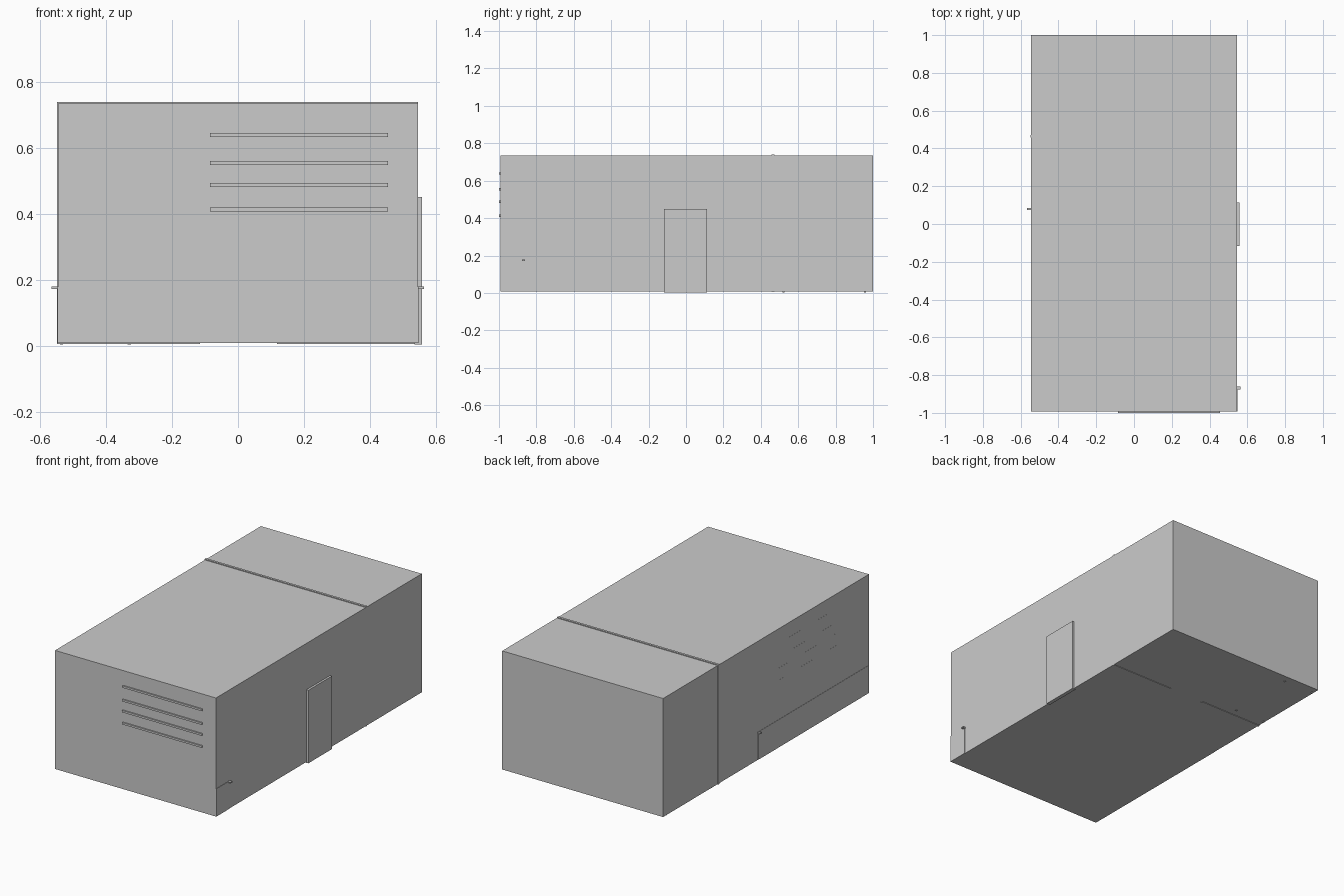
import bpy

if "Cube" in bpy.data.objects:
    bpy.data.objects.remove(bpy.data.objects["Cube"])


def box(name, x, y, z):
    """Axis-aligned box from (min, max) pairs."""
    bpy.ops.mesh.primitive_cube_add(
        size=1, location=[(a + b) / 2 for a, b in (x, y, z)])
    ob = bpy.context.object
    ob.name = name
    ob.scale = [b - a for a, b in (x, y, z)]
    bpy.ops.object.transform_apply(location=False, rotation=False, scale=True)
    return ob


X, FRONT, BACK, FLOOR, ROOF = 0.545, -0.992, 1.0, 0.008, 0.734

# closed outer shell of the cabin
box("room_shell", (-X, X), (FRONT, BACK), (FLOOR, ROOF))

# partition wall with a doorway, its edges showing through roof, floor and left wall
PY = (0.458, 0.472)
box("partition_left", (-0.548, -0.115), PY, (0.005, 0.739))
box("partition_right", (0.118, X), PY, (0.005, 0.739))
box("partition_lintel", (-0.115, 0.118), PY, (0.45, 0.739))

# entrance door on the right wall
box("door", (0.535, 0.558), (-0.117, 0.113), (0.003, 0.45))

# shelves along the front and left walls
for i, z in enumerate((0.638, 0.554, 0.487, 0.413)):
    box(f"front_shelf_{i}", (-0.085, 0.455), (-1.0, -0.93), (z - 0.006, z + 0.006))
    box(f"left_shelf_{i}", (-0.5453, -0.48), (-0.68, -0.12), (z - 0.006, z + 0.006))

# low counter whose ends graze the side walls
box("left_counter", (-0.5465, -0.42), (FRONT, 0.08), (FLOOR, 0.178))
box("front_counter", (-0.42, 0.5475), (FRONT, -0.865), (FLOOR, 0.178))

# small pegs sticking out at the counter ends
box("left_peg", (-0.566, -0.54), (0.074, 0.086), (0.172, 0.179))
box("right_peg", (0.54, 0.564), (-0.876, -0.86), (0.172, 0.179))

# bed legs reaching just through the floor
for x in (-0.535, -0.33):
    for y in (0.522, 0.957):
        box("bed_leg", (x - 0.005, x + 0.005), (y - 0.005, y + 0.005), (0.003, 0.06))
